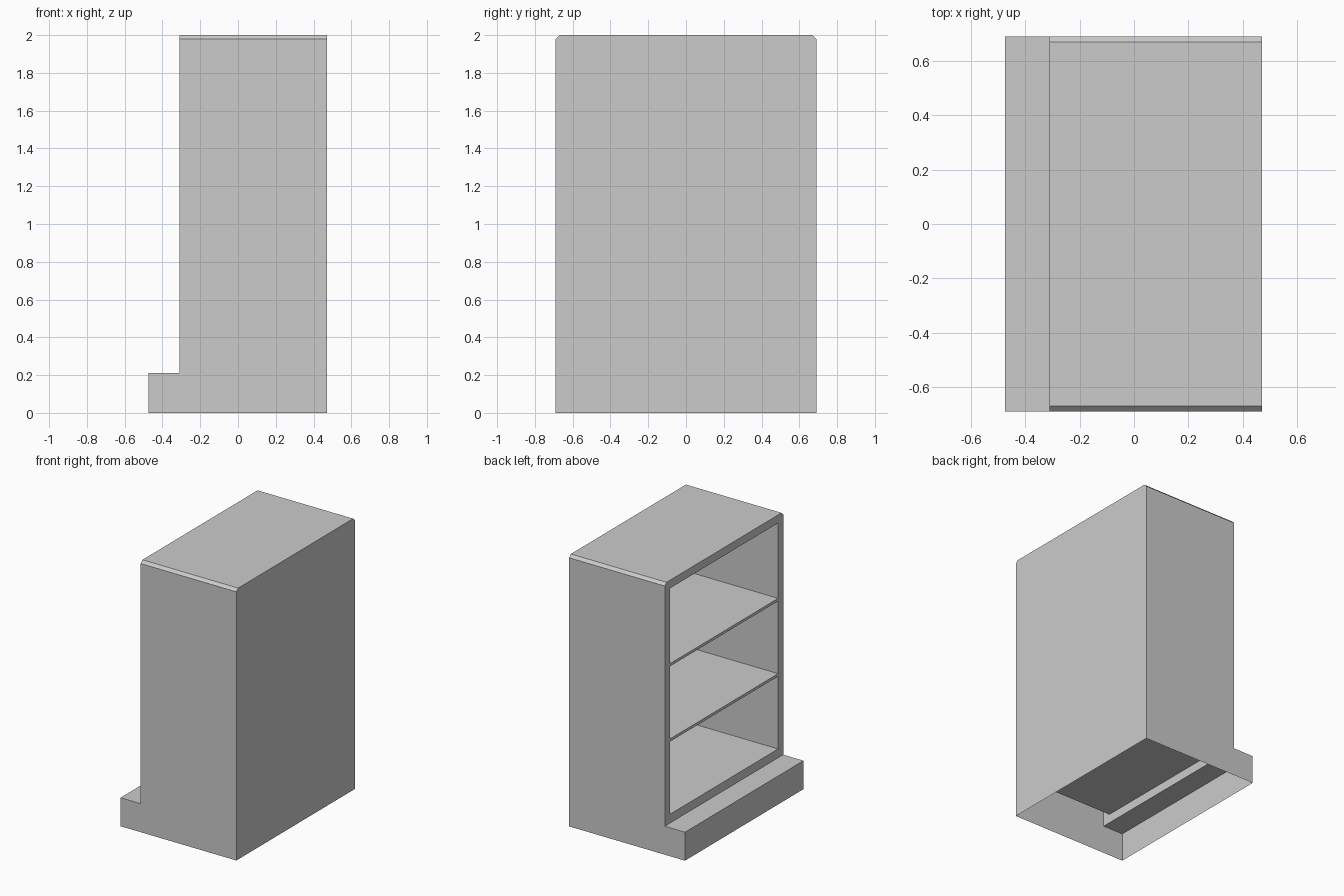
import bpy, bmesh
from mathutils import Vector, Matrix

if "Cube" in bpy.data.objects:
    bpy.data.objects.remove(bpy.data.objects["Cube"])

X_OPEN, X_BACK, X_STEP = -0.31, 0.47, -0.475   # open side, closed side, plinth edge
HALF_Y, TOP, STEP_Z, WALL = 0.69, 2.0, 0.21, 0.06
FLOOR, CEIL, DEEP = 0.275, 1.94, 0.41          # recess limits
SHELF_T = 0.02


def add_box(bm, lo, hi):
    lo, hi = Vector(lo), Vector(hi)
    m = Matrix.Translation((lo + hi) / 2) @ Matrix.Diagonal((*(hi - lo), 1))
    return bmesh.ops.create_cube(bm, size=1, matrix=m)["verts"]


def finish(bm, name):
    me = bpy.data.meshes.new(name)
    bm.to_mesh(me)
    bm.free()
    ob = bpy.data.objects.new(name, me)
    bpy.context.collection.objects.link(ob)
    return ob


# Cabinet: stepped side profile extruded across the width
bm = bmesh.new()
profile = [(X_STEP, 0), (X_STEP, STEP_Z), (X_OPEN, STEP_Z),
           (X_OPEN, TOP), (X_BACK, TOP), (X_BACK, 0)]
side = bm.faces.new([bm.verts.new((x, -HALF_Y, z)) for x, z in profile])
ext = bmesh.ops.extrude_face_region(bm, geom=[side], use_keep_orig=True)
bmesh.ops.translate(bm, vec=(0, 2 * HALF_Y, 0),
                    verts=[v for v in ext["geom"] if isinstance(v, bmesh.types.BMVert)])
bmesh.ops.recalc_face_normals(bm, faces=bm.faces)

# Chamfer the two long top edges
top_edges = [e for e in bm.edges
             if all(v.co.z > TOP - 1e-4 for v in e.verts)
             and abs(e.verts[0].co.y - e.verts[1].co.y) < 1e-4]
bmesh.ops.bevel(bm, geom=top_edges, offset=0.02, offset_type='OFFSET',
                segments=1, affect='EDGES')

# Shelf recess joined to the outer shell by a front frame
add_box(bm, (X_OPEN, -HALF_Y + WALL, FLOOR), (DEEP, HALF_Y - WALL, CEIL))
front = [f for f in bm.faces if all(abs(v.co.x - X_OPEN) < 1e-4 for v in f.verts)]
bmesh.ops.delete(bm, geom=front, context='FACES_ONLY')
rim = [e for e in bm.edges if e.is_boundary]
bmesh.ops.triangle_fill(bm, edges=rim, use_beauty=True, normal=(-1, 0, 0))
bmesh.ops.recalc_face_normals(bm, faces=bm.faces)

# Open underside
under = [f for f in bm.faces if all(v.co.z < 1e-4 for v in f.verts)]
bmesh.ops.delete(bm, geom=under, context='FACES_ONLY')
finish(bm, "cabinet_shell")

# Two evenly spaced shelves
for i in (1, 2):
    z = FLOOR + (CEIL - FLOOR) * i / 3
    bm = bmesh.new()
    add_box(bm, (X_OPEN, -HALF_Y + WALL, z - SHELF_T), (DEEP, HALF_Y - WALL, z))
    finish(bm, f"shelf_{i}")
